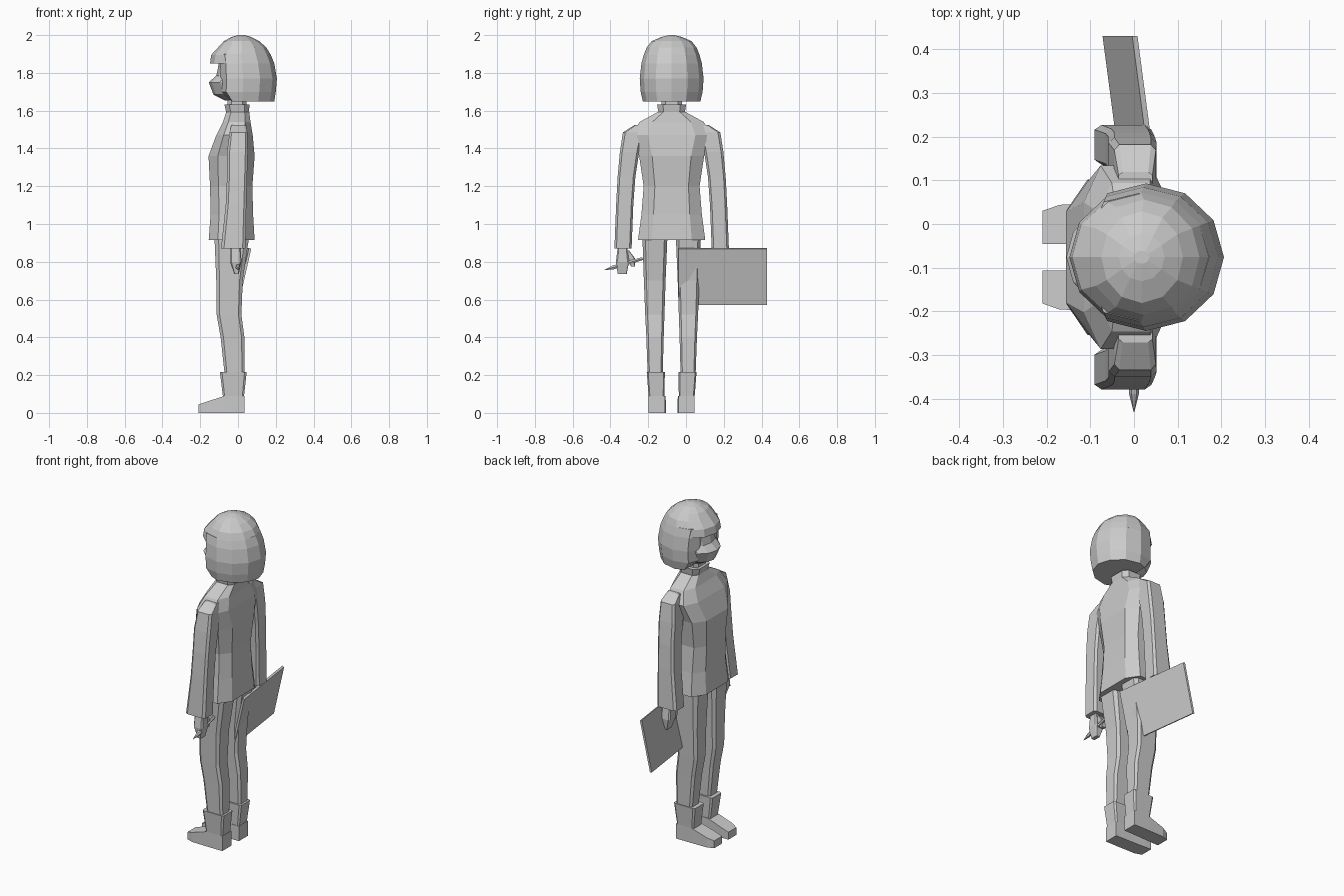
import bpy, bmesh, math
from mathutils import Vector, Matrix

MID = -0.076  # the figure's own centre line in y; it looks towards -x

grey = bpy.data.materials.new("plain_grey")
grey.diffuse_color = (0.6, 0.6, 0.6, 1)


def finish(name, bm):
    bmesh.ops.recalc_face_normals(bm, faces=bm.faces)
    me = bpy.data.meshes.new(name)
    bm.to_mesh(me)
    bm.free()
    me.materials.append(grey)
    ob = bpy.data.objects.new(name, me)
    bpy.context.collection.objects.link(ob)
    return ob


def loft(name, rings):
    """Skin a closed solid through rings with equal point counts."""
    bm = bmesh.new()
    loops = [[bm.verts.new(p) for p in r] for r in rings]
    n = len(loops[0])
    for a, b in zip(loops, loops[1:]):
        for i in range(n):
            j = (i + 1) % n
            bm.faces.new((a[i], a[j], b[j], b[i]))
    bm.faces.new(loops[0])
    bm.faces.new(loops[-1])
    return finish(name, bm)


def box_ring(z, x0, x1, y0, y1, cut=0.2):
    """Rectangle with chamfered corners, y measured from the centre line."""
    dx, dy = (x1 - x0) * cut, (y1 - y0) * cut
    pts = [(x0 + dx, y0), (x1 - dx, y0), (x1, y0 + dy), (x1, y1 - dy),
           (x1 - dx, y1), (x0 + dx, y1), (x0, y1 - dy), (x0, y0 + dy)]
    return [(x, y + MID, z) for x, y in pts]


def round_ring(z, x0, x1, hw, clamp=-1, n=12):
    cx, rx = (x0 + x1) / 2, (x1 - x0) / 2
    return [(max(clamp, cx + rx * math.cos(2 * math.pi * i / n)),
             MID + hw * math.sin(2 * math.pi * i / n), z) for i in range(n)]


def limb(name, side, rows, cut=0.12):
    """Limb from rows of (z, x0, x1, inner, outer), mirrored by side."""
    rings = [box_ring(z, x0, x1, min(side * a, side * b), max(side * a, side * b), cut)
             for z, x0, x1, a, b in rows]
    loft(name, rings)


# Jacket body and collar
loft("jacket", [box_ring(z, x0, x1, -hw, hw, 0.2) for z, x0, x1, hw in [
    (0.915, -0.155, 0.088, 0.178), (1.05, -0.145, 0.08, 0.16),
    (1.2, -0.148, 0.076, 0.148), (1.36, -0.156, 0.088, 0.172),
    (1.47, -0.115, 0.078, 0.21), (1.54, -0.08, 0.066, 0.17),
    (1.592, -0.062, 0.06, 0.075)]])
loft("collar", [box_ring(1.58, -0.06, 0.055, -0.068, 0.068),
                box_ring(1.633, -0.072, 0.062, -0.077, 0.077)])
loft("neck", [box_ring(1.6, -0.055, 0.045, -0.055, 0.055),
              box_ring(1.7, -0.055, 0.045, -0.055, 0.055)])

# Paired limbs
for side, tag in ((1, "left"), (-1, "right")):
    limb("sleeve_" + tag, side, [
        (0.87, -0.09, 0.04, 0.212, 0.303), (1.1, -0.065, 0.044, 0.203, 0.294),
        (1.25, -0.058, 0.048, 0.192, 0.286), (1.38, -0.058, 0.052, 0.172, 0.274),
        (1.485, -0.045, 0.05, 0.15, 0.258), (1.525, -0.035, 0.042, 0.13, 0.195)])
    limb("hand_" + tag, side, [
        (0.735, -0.02, 0.004, 0.238, 0.285), (0.8, -0.042, 0.018, 0.225, 0.295),
        (0.88, -0.04, 0.015, 0.235, 0.285)])
    limb("thumb_" + tag, side, [
        (0.775, -0.025, 0.0, 0.195, 0.215), (0.82, -0.03, 0.005, 0.195, 0.235),
        (0.86, -0.03, 0.005, 0.225, 0.25)])
    limb("trouser_" + tag, side, [
        (0.18, -0.068, 0.034, 0.048, 0.126), (0.4, -0.092, 0.034, 0.042, 0.134),
        (0.52, -0.113, 0.018, 0.038, 0.14), (0.7, -0.115, 0.025, 0.032, 0.147),
        (0.94, -0.125, 0.06, 0.022, 0.155)])
    limb("boot_shaft_" + tag, side, [
        (0.0, -0.08, 0.032, 0.036, 0.122), (0.09, -0.08, 0.032, 0.038, 0.122),
        (0.217, -0.096, 0.046, 0.036, 0.132)], 0.08)

    # Foot: side profile swept across, narrowing at the toe
    def slab(x, top, a, b):
        return [(x, MID + side * y, z) for y, z in ((a, 0), (b, 0), (b, top), (a, top))]
    loft("boot_foot_" + tag, [
        slab(0.034, 0.09, 0.036, 0.122), slab(-0.07, 0.09, 0.034, 0.122),
        slab(-0.17, 0.058, 0.03, 0.12), slab(-0.21, 0.045, 0.03, 0.106)])

# Face: brow, recessed eyes, nose and chin levels
loft("face", [round_ring(z, x0, 0.08, hw) for z, x0, hw in [
    (1.655, -0.07, 0.06), (1.685, -0.13, 0.09), (1.75, -0.155, 0.115),
    (1.785, -0.115, 0.12), (1.83, -0.105, 0.12), (1.89, -0.1, 0.11)]])

# Bobbed hair, cut flat either side of the face, with the crown and fringe above
loft("hair_sides", [round_ring(z, -0.15, x1, hw, c) for z, x1, hw, c in [
    (1.648, 0.192, 0.152, -0.03), (1.7, 0.2, 0.164, -0.088), (1.77, 0.206, 0.169, -0.092),
    (1.85, 0.192, 0.16, -0.092), (1.9, 0.172, 0.146, -0.092)]])
loft("hair_crown", [round_ring(z, x0, x1, hw) for z, x0, x1, hw in [
    (1.85, -0.148, 0.192, 0.16), (1.895, -0.142, 0.174, 0.148),
    (1.935, -0.105, 0.15, 0.132), (1.968, -0.075, 0.112, 0.105),
    (1.99, -0.035, 0.07, 0.055), (2.0, 0.0, 0.035, 0.015)]])


# Leaning board carried under the left hand
def board_end(y, shift):
    t = 0.012
    return [(shift - t, y, 0.575), (shift, y, 0.57), (shift + 0.068, y, 0.868), (shift + 0.068 - t, y, 0.873)]


loft("board", [board_end(-0.04, 0.002), board_end(0.43, -0.06)])

# Pencil with pointed tip held in the right hand
start, tip = Vector((0, -0.23, 0.817)), Vector((0, -0.43, 0.757))
turn = (tip - start).to_track_quat('Z', 'Y')
loft("pencil", [[start + (tip - start) * t + turn @ Vector(
    (r * math.cos(k * math.pi / 3), r * math.sin(k * math.pi / 3), 0)) for k in range(6)]
    for t, r in ((0, 0.009), (0.78, 0.012), (1, 0.001))])
